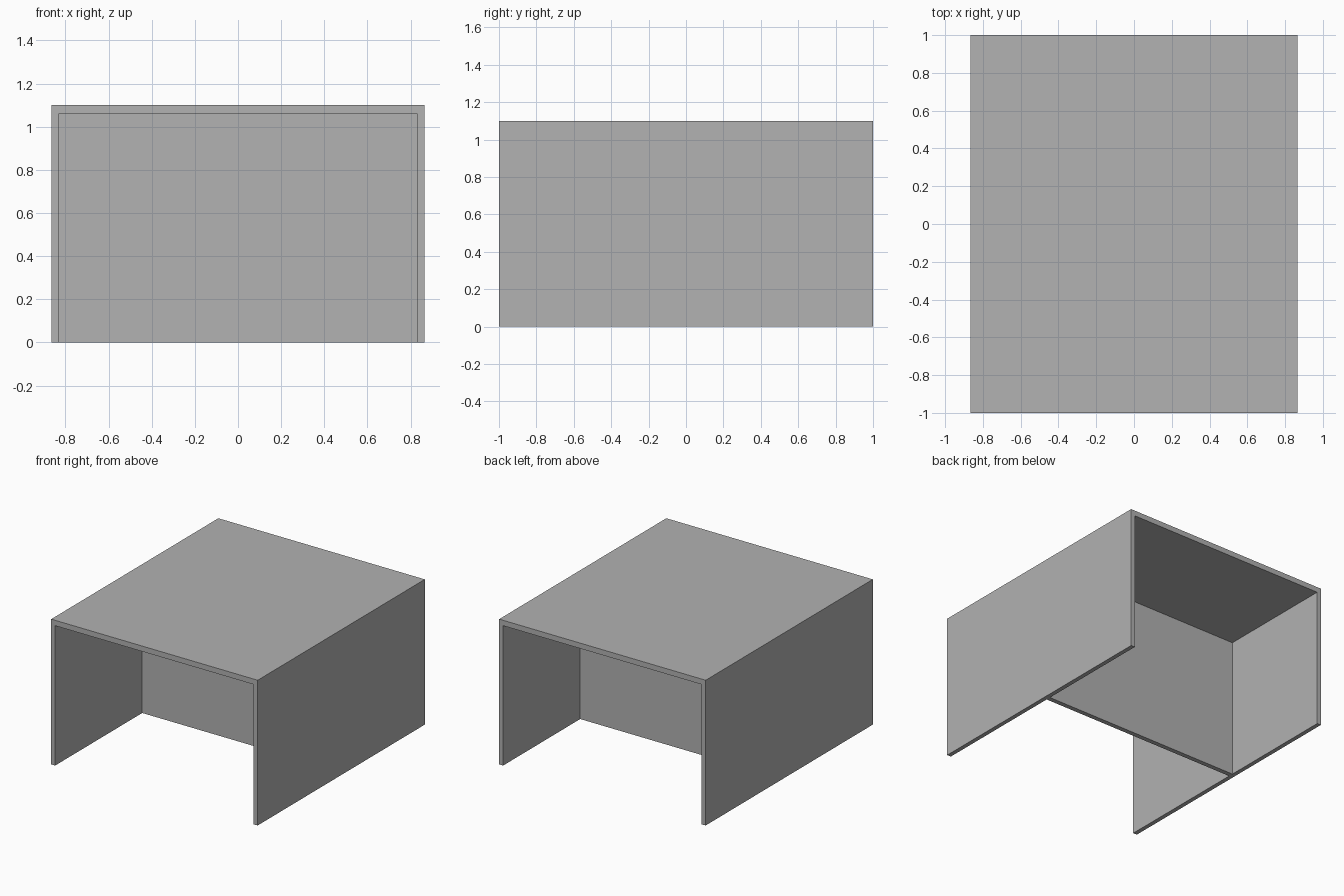
import bpy
import bmesh

cube = bpy.data.objects.get("Cube")
if cube:
    bpy.data.objects.remove(cube, do_unlink=True)

HALF_W, HALF_D, HEIGHT = 0.865, 1.0, 1.10
SIDE, TOP = 0.033, 0.041
PANEL_FRONT, PANEL_BACK = 0.042, 0.078

grey = bpy.data.materials.new("plain grey")
grey.use_nodes = True
colour = (0.445, 0.445, 0.445, 1)
grey.diffuse_color = colour
grey.node_tree.nodes["Principled BSDF"].inputs["Base Color"].default_value = colour


def extrude_profile(name, profile, y0, y1):
    """Extrude a closed x-z outline from y0 to y1."""
    bm = bmesh.new()
    face = bm.faces.new([bm.verts.new((x, y0, z)) for x, z in profile])
    result = bmesh.ops.extrude_face_region(bm, geom=[face])
    moved = [v for v in result["geom"] if isinstance(v, bmesh.types.BMVert)]
    bmesh.ops.translate(bm, verts=moved, vec=(0, y1 - y0, 0))
    bmesh.ops.recalc_face_normals(bm, faces=bm.faces)
    mesh = bpy.data.meshes.new(name)
    bm.to_mesh(mesh)
    bm.free()
    mesh.materials.append(grey)
    obj = bpy.data.objects.new(name, mesh)
    bpy.context.collection.objects.link(obj)
    return obj


# Desk top and both sides as one folded shell
inner_w, inner_h = HALF_W - SIDE, HEIGHT - TOP
half = [(HALF_W, HEIGHT), (HALF_W, 0), (inner_w, 0), (inner_w, inner_h)]
shell = half + [(-x, z) for x, z in reversed(half)]
extrude_profile("top_and_sides", shell, -HALF_D, HALF_D)

# Upright cross panel between the sides
panel = [(-inner_w, 0), (inner_w, 0), (inner_w, inner_h), (-inner_w, inner_h)]
extrude_profile("cross_panel", panel, PANEL_FRONT, PANEL_BACK)
